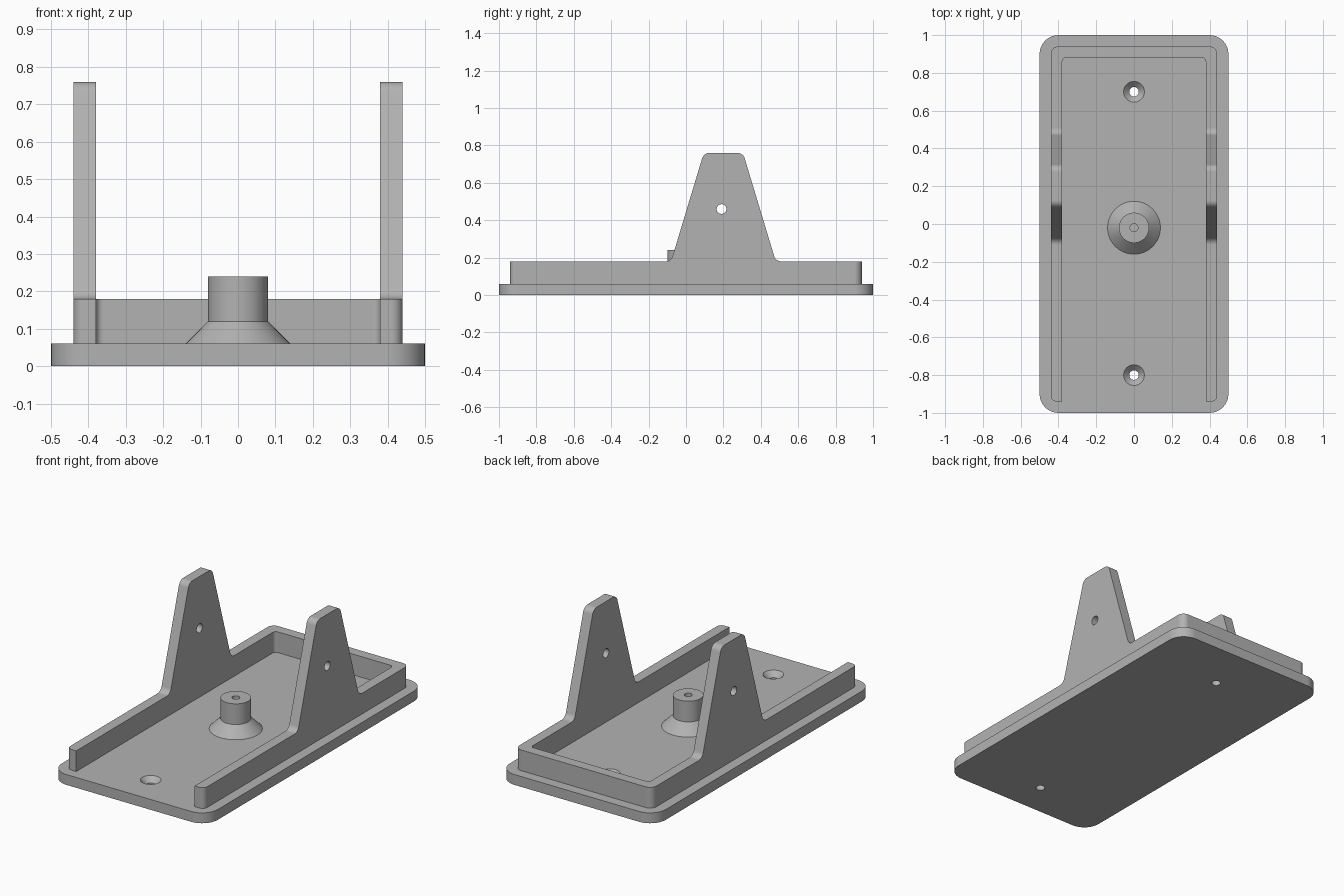
import bpy
import bmesh
from math import cos, sin, tan, pi, radians
from mathutils import Vector, Matrix

cube = bpy.data.objects.get("Cube")
if cube:
    bpy.data.objects.remove(cube)

GREY = (0.45, 0.45, 0.45, 1)
grey = bpy.data.materials.new("plain grey")
grey.use_nodes = True
grey.diffuse_color = GREY
grey.node_tree.nodes["Principled BSDF"].inputs["Base Color"].default_value = GREY


def rounded(corners, steps=8):
    """Fillet a 2D outline given as (x, y, radius) corners."""
    out = []
    for i, (x, y, r) in enumerate(corners):
        p = Vector((x, y))
        if r == 0:
            out.append(p)
            continue
        a = (Vector(corners[i - 1][:2]) - p).normalized()
        b = (Vector(corners[(i + 1) % len(corners)][:2]) - p).normalized()
        half = a.angle(b) / 2
        centre = p + (a + b).normalized() * (r / sin(half))
        start = p + a * (r / tan(half)) - centre
        end = p + b * (r / tan(half)) - centre
        sweep = pi - 2 * half
        for k in range(steps + 1):
            t = k / steps
            arm = (start * sin((1 - t) * sweep) + end * sin(t * sweep)) / sin(sweep)
            out.append(centre + arm)
    return out


def finish(name, bm):
    bmesh.ops.recalc_face_normals(bm, faces=bm.faces)
    mesh = bpy.data.meshes.new(name)
    bm.to_mesh(mesh)
    bm.free()
    mesh.materials.append(grey)
    obj = bpy.data.objects.new(name, mesh)
    bpy.context.collection.objects.link(obj)
    return obj


def prism(name, outline, low, high, along_x=False):
    """Extrude an outline up z, or a (y, z) outline along x."""
    bm = bmesh.new()
    face = bm.faces.new([bm.verts.new((p[0], p[1], low)) for p in outline])
    top = bmesh.ops.extrude_face_region(bm, geom=[face])["geom"]
    verts = [v for v in top if isinstance(v, bmesh.types.BMVert)]
    bmesh.ops.translate(bm, verts=verts, vec=(0, 0, high - low))
    if along_x:
        turn = Matrix(((0, 0, 1), (1, 0, 0), (0, 1, 0)))
        bmesh.ops.transform(bm, matrix=turn.to_4x4(), verts=bm.verts)
    return finish(name, bm)


def lathe(name, profile, y, sides=48):
    """Turn an (r, z) profile about a vertical axis at x = 0."""
    bm = bmesh.new()
    rings = [[bm.verts.new((r * cos(2 * pi * k / sides), y + r * sin(2 * pi * k / sides), z))
              for k in range(sides)] for r, z in profile]
    for lower, upper in zip(rings, rings[1:]):
        for k in range(sides):
            n = (k + 1) % sides
            bm.faces.new((lower[k], lower[n], upper[n], upper[k]))
    bm.faces.new(rings[0])
    bm.faces.new(rings[-1])
    return finish(name, bm)


def boolean(obj, tool, operation):
    mod = obj.modifiers.new("cut", "BOOLEAN")
    mod.operation, mod.solver, mod.object = operation, "EXACT", tool
    bpy.context.view_layer.objects.active = obj
    bpy.ops.object.modifier_apply(modifier=mod.name)
    bpy.data.objects.remove(tool)


# Base plate with two countersunk screw holes
base = prism("base_plate", rounded([(sx * 0.5, sy * 1.0, 0.1) for sx, sy in
                                    ((-1, -1), (1, -1), (1, 1), (-1, 1))]), 0, 0.06)
for y in (0.7, -0.8):
    hole = lathe("screw_cutter", [(0.025, -0.01), (0.025, 0.03), (0.055, 0.06), (0.065, 0.07)], y)
    boolean(base, hole, "DIFFERENCE")

# U-shaped rim, open at the front, trimmed to the side profile with two ears
half_u = [(0.38, 0.88, 0.02), (0.38, -0.94, 0), (0.44, -0.94, 0.03), (0.44, 0.94, 0.04)]
u_outline = half_u + [(-x, y, r) for x, y, r in reversed(half_u)]
rim = prism("rim_with_ears", rounded(u_outline), 0.06, 0.9)
side = rounded([(-1.1, 0, 0), (1.1, 0, 0), (1.1, 0.18, 0), (0.48, 0.18, 0.04),
                (0.305, 0.76, 0.04), (0.095, 0.76, 0.04), (-0.08, 0.18, 0.04), (-1.1, 0.18, 0)])
boolean(rim, prism("profile_cutter", side, -0.6, 0.6, along_x=True), "INTERSECT")

# Pivot hole through both ears
ring = [(0.19 + 0.026 * cos(a * pi / 16), 0.46 + 0.026 * sin(a * pi / 16)) for a in range(32)]
boolean(rim, prism("pivot_cutter", ring, -0.6, 0.6, along_x=True), "DIFFERENCE")

# Central post with a flared foot and a bore in its top
post = lathe("centre_post", [(0.14, 0.06), (0.08, 0.12), (0.08, 0.24),
                             (0.021, 0.24), (0.021, 0.08)], -0.02)

# Smooth the rounded edges, keeping flat faces crisp
for obj in (base, rim, post):
    bpy.ops.object.select_all(action="DESELECT")
    obj.select_set(True)
    bpy.context.view_layer.objects.active = obj
    bpy.ops.object.shade_smooth_by_angle(angle=radians(30))
    weighted = obj.modifiers.new("flat_normals", "WEIGHTED_NORMAL")
    weighted.keep_sharp = True
